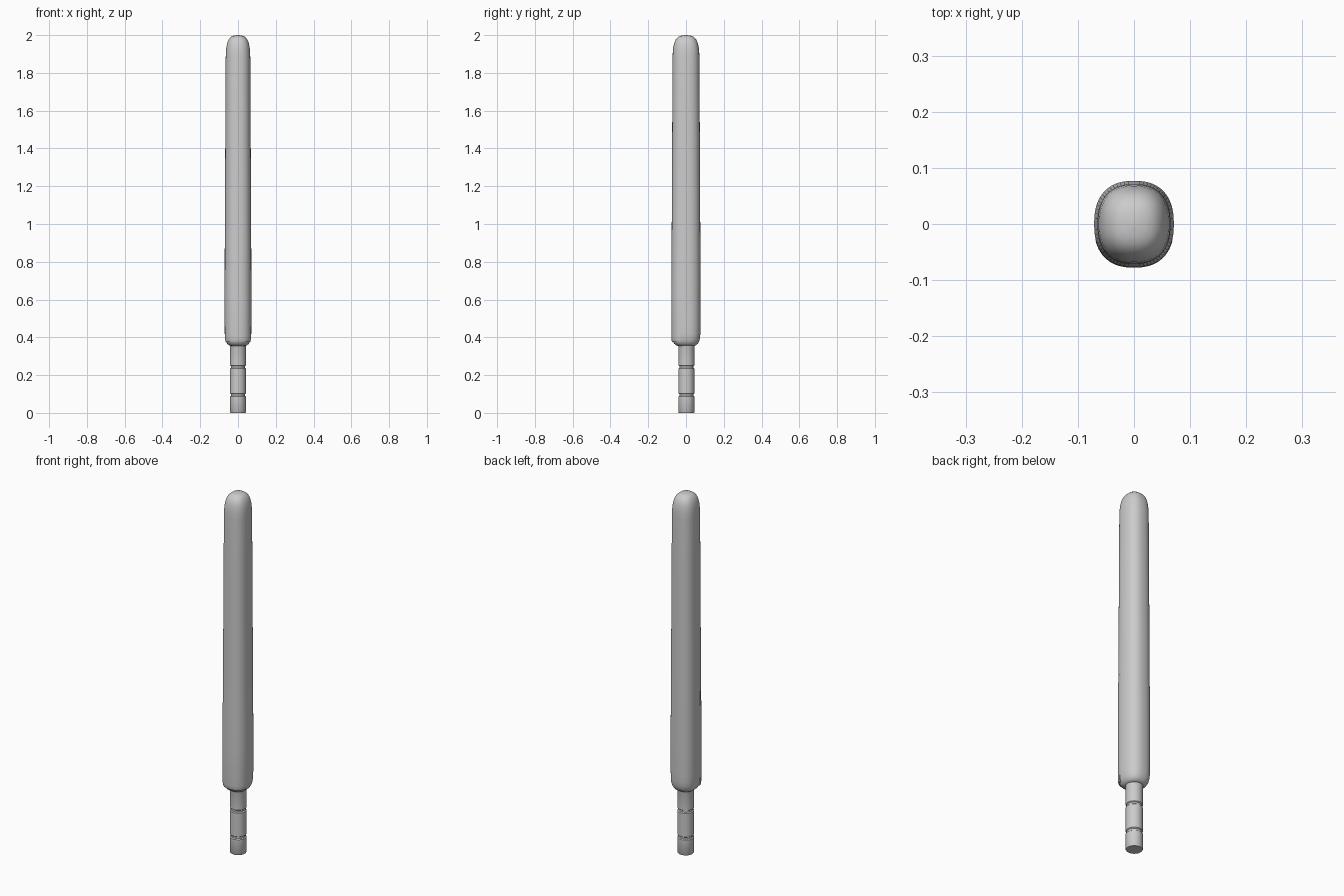
import bpy, bmesh
from math import sin, cos, radians, copysign

if "Cube" in bpy.data.objects:
    bpy.data.objects.remove(bpy.data.objects["Cube"])


def finish(bm, name, angle):
    bmesh.ops.recalc_face_normals(bm, faces=bm.faces)
    me = bpy.data.meshes.new(name)
    bm.to_mesh(me)
    bm.free()
    ob = bpy.data.objects.new(name, me)
    bpy.context.collection.objects.link(ob)
    bpy.ops.object.select_all(action='DESELECT')
    ob.select_set(True)
    bpy.context.view_layer.objects.active = ob
    bpy.ops.object.shade_smooth_by_angle(angle=radians(angle))
    return ob


def loft(name, rings, power=2.0, a0=0, a1=360, n=48, cy=0.0, angle=35):
    """Join superellipse rings given as (z, half width, half depth)."""
    bm = bmesh.new()
    closed = a1 - a0 == 360
    count = n if closed else n + 1
    loops = []
    for z, rx, ry in rings:
        loop = []
        for i in range(count):
            a = radians(a0 + (a1 - a0) * i / n)
            x = copysign(abs(cos(a)) ** (2 / power), cos(a)) * rx
            y = copysign(abs(sin(a)) ** (2 / power), sin(a)) * ry
            loop.append(bm.verts.new((x, y + cy, z)))
        loops.append(loop)
    for lo, hi in zip(loops, loops[1:]):
        for i in range(count):
            j = (i + 1) % count
            bm.faces.new((lo[i], lo[j], hi[j], hi[i]))
    bm.faces.new(loops[0][::-1])
    bm.faces.new(loops[-1])
    return finish(bm, name, angle)


def body_size(z):
    t = min(max((z - 0.7) / 1.2, 0), 1)
    return 0.071 - 0.006 * t, 0.077 - 0.006 * t


# Long rounded body with a domed tip
profile = [(0.355, 0.55), (0.358, 0.68), (0.365, 0.80), (0.378, 0.90),
           (0.395, 0.96), (0.42, 0.99), (0.46, 1), (0.7, 1), (1.1, 1),
           (1.5, 1), (1.88, 1), (1.91, 0.985), (1.935, 0.95), (1.955, 0.89),
           (1.972, 0.80), (1.985, 0.67), (1.994, 0.50), (1.998, 0.30), (2.0, 0.08)]
loft("body", [(z, body_size(z)[0] * s, body_size(z)[1] * s) for z, s in profile],
     power=2.4, n=64, angle=50)

# Front cover with a square-cut lower edge
cover = [(0.376, 0.955), (0.382, 0.985), (0.40, 1.008), (0.6, 1.01), (0.9, 1.006), (1.2, 0.98)]
loft("front_cover", [(z, body_size(z)[0] * s, body_size(z)[1] * s) for z, s in cover],
     power=2.4, a0=198, a1=342, n=32)

# Round stem with two grooves
R, G = 0.042, 0.037
stem = [(0, R - 0.002), (0.003, R), (0.086, R), (0.09, G), (0.099, G), (0.103, R),
        (0.234, R), (0.238, G), (0.247, G), (0.251, R), (0.35, R), (0.364, R + 0.004), (0.40, R + 0.004)]
loft("stem", [(z, r, r) for z, r in stem], cy=0.002)
